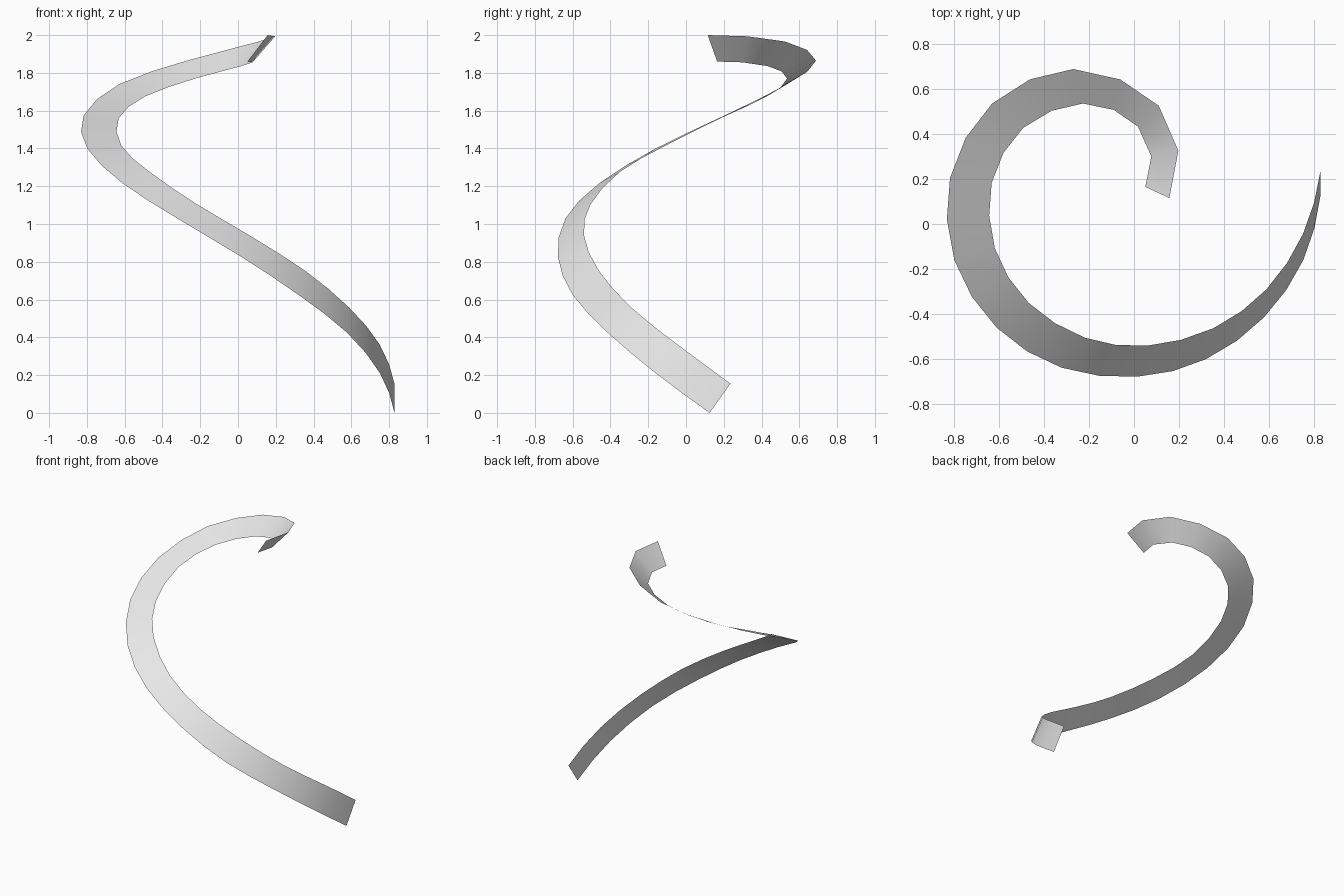
import bpy
import bmesh
import math
from mathutils import Vector

cube = bpy.data.objects.get("Cube")
if cube:
    bpy.data.objects.remove(cube, do_unlink=True)


def make_material(name, colour):
    material = bpy.data.materials.new(name)
    material.use_nodes = True
    material.diffuse_color = colour
    shader = material.node_tree.nodes["Principled BSDF"]
    shader.inputs["Base Color"].default_value = colour
    return material


def midpoint(before, start, end, after):
    """Point halfway along the smooth curve between start and end."""
    return ((start + end) * 9 - before - after) / 16


def refine(controls):
    """Smooth path through the controls; the first and last only steer its ends."""
    path = []
    for i in range(1, len(controls) - 2):
        path.append(controls[i])
        path.append(midpoint(*controls[i - 1:i + 3]))
    path.append(controls[-2])
    return path


# Guide points of the two long edges of the ribbon, from the top end down
outer_guides = [
    (-.48, -.13, 1.93), (.157, .115, 2), (.11, .525, 1.966),
    (-.27, .688, 1.865), (-.63, .535, 1.74), (-.817, .205, 1.575),
    (-.798, -.16, 1.4), (-.61, -.46, 1.215), (-.322, -.638, 1.03),
    (.015, -.678, .828), (.32, -.6, .625), (.577, -.415, .425),
    (.752, -.16, .21), (.828, .125, 0), (.83, .42, -.2),
]
inner_guides = [
    (-.39, .04, 1.8), (.05, .165, 1.86), (.018, .432, 1.836),
    (-.227, .535, 1.77), (-.492, .427, 1.675), (-.632, .183, 1.56),
    (-.618, -.108, 1.415), (-.468, -.35, 1.276), (-.218, -.505, 1.105),
    (.06, -.54, .94), (.352, -.463, .755), (.588, -.29, .558),
    (.75, -.045, .362), (.828, .235, .155), (.83, .52, -.06),
]

# Ribbon: a single-sided strip of quads bridging the two edges
bm = bmesh.new()
rails = []
for guides in (outer_guides, inner_guides):
    path = refine([Vector(point) for point in guides])
    rails.append([bm.verts.new(point) for point in path])
outer, inner = rails
for i in range(len(outer) - 1):
    bm.faces.new((outer[i], outer[i + 1], inner[i + 1], inner[i]))

mesh = bpy.data.meshes.new("spiral_ribbon")
bm.to_mesh(mesh)
bm.free()
ribbon = bpy.data.objects.new("spiral_ribbon", mesh)
bpy.context.collection.objects.link(ribbon)
mesh.materials.append(make_material("light grey", (.8, .8, .8, 1)))

# Smooth shading along the whole strip
bpy.ops.object.select_all(action="DESELECT")
ribbon.select_set(True)
bpy.context.view_layer.objects.active = ribbon
bpy.ops.object.shade_smooth_by_angle(angle=math.radians(60))
